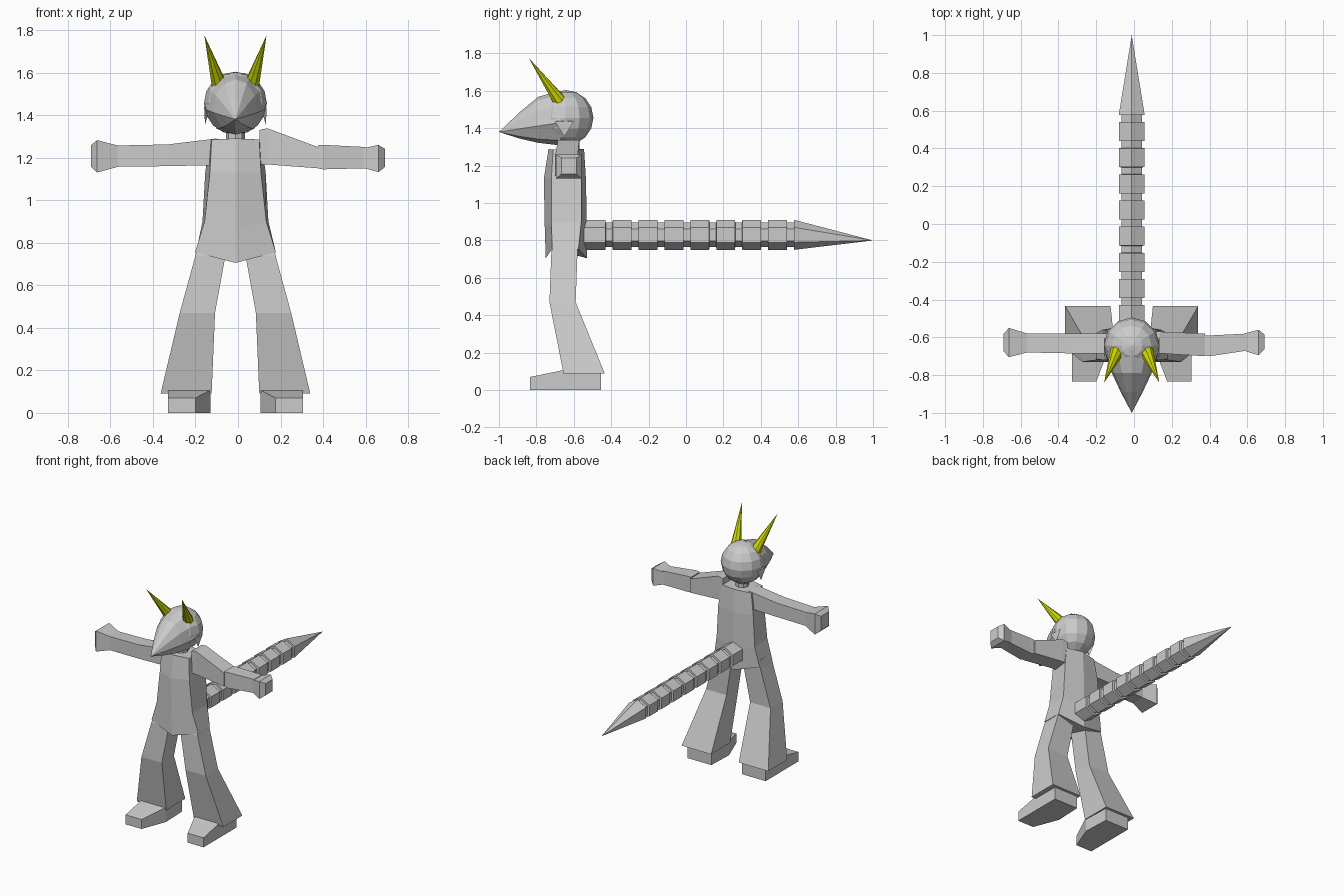
import bpy, bmesh
from math import sin, cos, pi
from mathutils import Vector

if "Cube" in bpy.data.objects:
    bpy.data.objects.remove(bpy.data.objects["Cube"])

CX = -0.012  # symmetry axis of the body


def loft(name, rings):
    """Skin a list of equally sized point rings and cap both ends."""
    bm = bmesh.new()
    vs = [[bm.verts.new(p) for p in r] for r in rings]
    n = len(rings[0])
    for a, b in zip(vs, vs[1:]):
        for i in range(n):
            j = (i + 1) % n
            bm.faces.new((a[i], a[j], b[j], b[i]))
    bm.faces.new(vs[0])
    bm.faces.new(vs[-1])
    bmesh.ops.remove_doubles(bm, verts=bm.verts, dist=0.0005)
    bmesh.ops.recalc_face_normals(bm, faces=bm.faces)
    me = bpy.data.meshes.new(name)
    bm.to_mesh(me)
    bm.free()
    ob = bpy.data.objects.new(name, me)
    bpy.context.collection.objects.link(ob)
    return ob


def rect_x(x, y0, y1, z0, z1):
    return [(x, y0, z0), (x, y1, z0), (x, y1, z1), (x, y0, z1)]


def rect_y(y, x0, x1, z0, z1):
    return [(x0, y, z0), (x1, y, z0), (x1, y, z1), (x0, y, z1)]


def rect_z(z, x0, x1, y0, y1):
    return [(x0, y0, z), (x1, y0, z), (x1, y1, z), (x0, y1, z)]


def oval_y(y, cz, rx, rz, n):
    return [(CX + rx * sin(2 * pi * i / n), y, cz + rz * cos(2 * pi * i / n)) for i in range(n)]


def cone(name, base, tip, r, n, r2=0.0):
    d = Vector(tip) - Vector(base)
    bpy.ops.mesh.primitive_cone_add(vertices=n, radius1=r, radius2=r2, depth=d.length,
                                    location=(Vector(base) + Vector(tip)) / 2,
                                    rotation=d.to_track_quat('Z', 'Y').to_euler())
    ob = bpy.context.object
    ob.name = name
    return ob


# Torso: six-sided, with pointed front and back hem
# (z side, z centre, front width, back width, y front centre, y front corner, y back corner, y back centre)
torso = []
for zs, zc, wf, wb, f, fc, bc, b in [
        (0.755, 0.705, 0.190, 0.185, -0.75, -0.715, -0.575, -0.53),
        (0.900, 0.860, 0.145, 0.155, -0.755, -0.72, -0.56, -0.53),
        (1.130, 1.130, 0.120, 0.142, -0.76, -0.72, -0.56, -0.535),
        (1.285, 1.290, 0.112, 0.120, -0.735, -0.71, -0.57, -0.545)]:
    torso.append([(CX, f, zc), (CX + wf, fc, zs), (CX + wb, bc, zs),
                  (CX, b, zc), (CX - wb, bc, zs), (CX - wf, fc, zs)])
loft("torso", torso)

# Neck
cone("neck", (CX, -0.635, 1.26), (CX, -0.635, 1.36), 0.045, 8, 0.045)

# Head: low-poly ball with a snout tapering forward
bpy.ops.mesh.primitive_uv_sphere_add(segments=12, ring_count=8, radius=0.148,
                                     location=(CX, -0.643, 1.456))
bpy.context.object.name = "head"
snout = []
for y, top, lip, bottom, w in [(-0.67, 1.602, 1.43, 1.308, 0.146),
                               (-0.79, 1.568, 1.412, 1.322, 0.105),
                               (-0.89, 1.485, 1.397, 1.345, 0.058),
                               (-1.0, 1.38, 1.38, 1.38, 0.0)]:
    up, dn = top - lip, lip - bottom
    half = [(0.5, top - 0.12 * up), (0.88, lip + 0.52 * up), (1.0, lip),
            (0.6, lip - 0.78 * dn)]
    snout.append([(CX, y, top)] + [(CX + w * k, y, z) for k, z in half] + [(CX, y, bottom)]
                 + [(CX - w * k, y, z) for k, z in reversed(half)])
loft("snout", snout)

# Paired parts: cheek spikes, horns, legs, feet
yellow = bpy.data.materials.new("horn_yellow")
yellow.diffuse_color = (0.62, 0.68, 0.0, 1)
yellow.use_nodes = True
yellow.node_tree.nodes["Principled BSDF"].inputs["Base Color"].default_value = yellow.diffuse_color
for s, side in ((-1, "left"), (1, "right")):
    def X(v):
        return CX + s * v
    loft("cheek_spike_" + side, [
        [(X(0.147), -0.70, 1.435), (X(0.147), -0.60, 1.435), (X(0.115), -0.65, 1.45)],
        [(X(0.143), -0.65, 1.355)] * 3])
    horn = cone("horn_" + side, (X(0.078), -0.675, 1.545), (X(0.146), -0.84, 1.775), 0.037, 8)
    horn.data.materials.append(yellow)
    loft("leg_" + side, [rect_z(0.80, X(0.04), X(0.175), -0.70, -0.58),
                         rect_z(0.74, X(0.047), X(0.188), -0.72, -0.58),
                         rect_z(0.47, X(0.096), X(0.262), -0.73, -0.59),
                         rect_z(0.09, X(0.112), X(0.352), -0.655, -0.435)])
    loft("foot_" + side, [rect_y(-0.835, X(0.188), X(0.317), 0, 0.07),
                          rect_y(-0.65, X(0.117), X(0.317), 0, 0.108),
                          rect_y(-0.455, X(0.125), X(0.317), 0, 0.09)])

# Arm on -x: one straight piece with a flared fist
loft("arm_left", [rect_x(-0.10, -0.685, -0.58, 1.165, 1.29),
                  rect_x(-0.33, -0.685, -0.58, 1.16, 1.262),
                  rect_x(-0.57, -0.68, -0.58, 1.157, 1.257)])
loft("hand_left", [rect_x(-0.565, -0.68, -0.58, 1.157, 1.257),
                   rect_x(-0.662, -0.705, -0.55, 1.13, 1.282),
                   rect_x(-0.69, -0.675, -0.58, 1.155, 1.26)])

# Arm on +x: broad shoulder piece, separate forearm, fist
loft("upper_arm_right", [rect_x(0.10, -0.685, -0.57, 1.168, 1.33),
                         rect_x(0.138, -0.685, -0.57, 1.168, 1.338),
                         rect_x(0.375, -0.70, -0.58, 1.15, 1.25)])
loft("forearm_right", [rect_x(0.375, -0.695, -0.59, 1.15, 1.258),
                       rect_x(0.40, -0.70, -0.59, 1.145, 1.26),
                       rect_x(0.60, -0.67, -0.58, 1.15, 1.25)])
loft("hand_right", [rect_x(0.58, -0.67, -0.58, 1.155, 1.242),
                    rect_x(0.66, -0.695, -0.56, 1.132, 1.26),
                    rect_x(0.69, -0.665, -0.585, 1.155, 1.242)])

# Tail: hexagonal segments with thinner joints, then a long spike
tail = [oval_y(-0.57, 0.83, 0.079, 0.08, 6)]
for i in range(8):
    y = -0.53 + 0.1385 * i
    if i:
        tail.append(oval_y(y, 0.83, 0.079, 0.08, 6))
    tail.append(oval_y(y + 0.10, 0.83, 0.079, 0.08, 6))
    tail.append(oval_y(y + 0.101, 0.83, 0.062, 0.065, 6))
    tail.append(oval_y(y + 0.1375, 0.83, 0.062, 0.065, 6))
tail.append(oval_y(0.578, 0.83, 0.079, 0.08, 6))
tail.append(oval_y(1.0, 0.80, 0, 0, 6))
loft("tail", tail)
